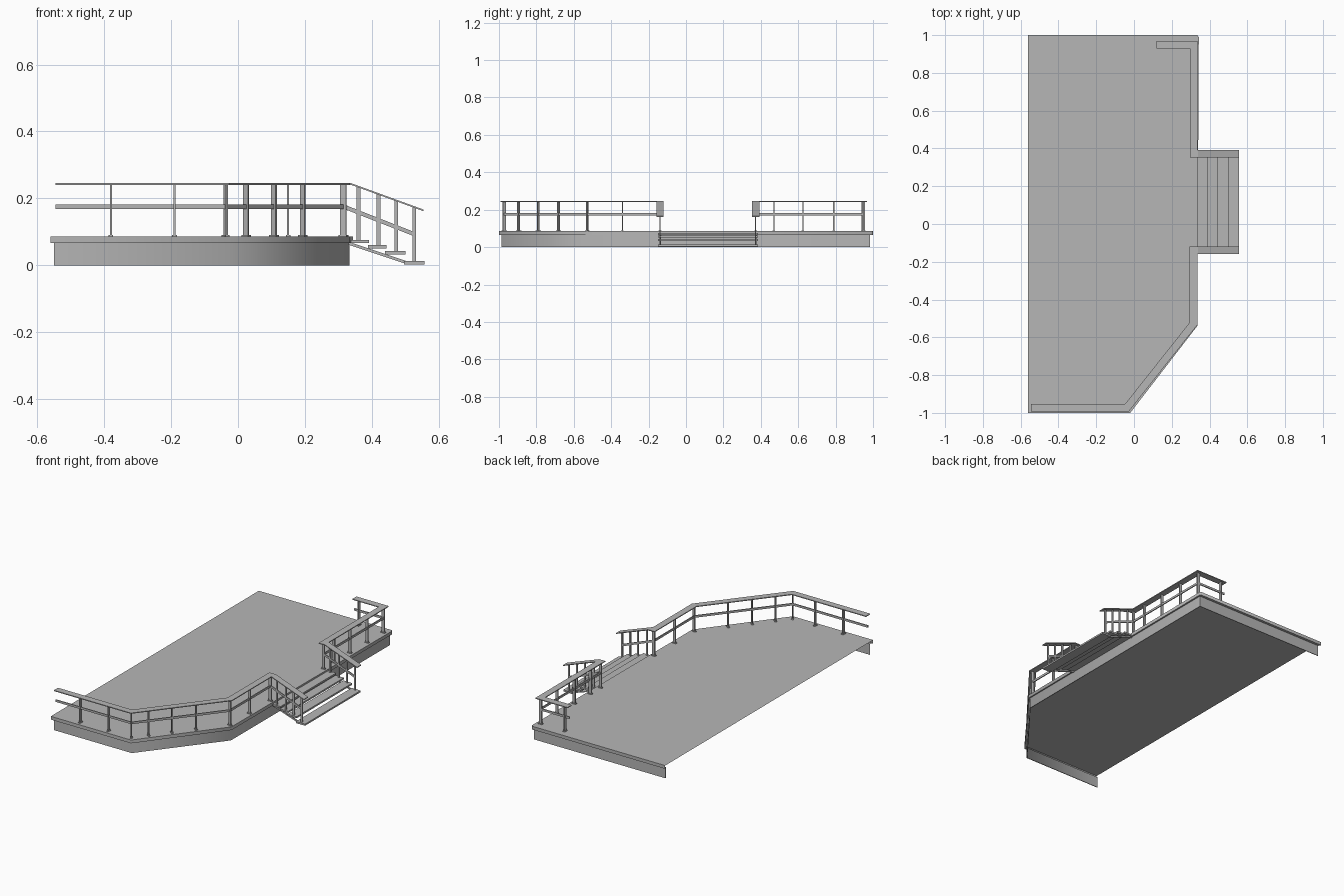
import bpy, bmesh
from math import atan2, pi, radians
from mathutils import Vector, Matrix

if "Cube" in bpy.data.objects:
    bpy.data.objects.remove(bpy.data.objects["Cube"])

GREY = bpy.data.materials.new("grey")
GREY.diffuse_color = (0.47, 0.47, 0.47, 1)
GREY.use_nodes = True
GREY.node_tree.nodes["Principled BSDF"].inputs["Base Color"].default_value = GREY.diffuse_color


def finish(name, bm, fix_normals=True, smooth=False):
    if fix_normals:
        bmesh.ops.recalc_face_normals(bm, faces=bm.faces)
    me = bpy.data.meshes.new(name)
    bm.to_mesh(me)
    bm.free()
    me.materials.append(GREY)
    ob = bpy.data.objects.new(name, me)
    bpy.context.collection.objects.link(ob)
    if smooth:
        bpy.ops.object.select_all(action='DESELECT')
        ob.select_set(True)
        bpy.context.view_layer.objects.active = ob
        bpy.ops.object.shade_smooth_by_angle(angle=radians(60))
    return ob


def add_box(bm, centre, size, angle=0):
    m = Matrix.Translation(centre) @ Matrix.Rotation(angle, 4, 'Z') @ Matrix.Diagonal((*size, 1))
    bmesh.ops.create_cube(bm, size=1, matrix=m)


def sweep(name, path, width, height, smooth=False):
    """Flat bar along a path, mitred in plan; path runs through the bar centre."""
    pts = [Vector(p) for p in path]
    bm = bmesh.new()
    rings = []
    for i, p in enumerate(pts):
        dirs = []
        if i > 0:
            dirs.append((p - pts[i - 1]).xy.normalized())
        if i < len(pts) - 1:
            dirs.append((pts[i + 1] - p).xy.normalized())
        normals = [Vector((-d.y, d.x)) for d in dirs]
        n = sum(normals, Vector((0, 0))).normalized()
        n = n / n.dot(normals[0]) * width / 2
        rings.append([bm.verts.new((p.x + s * n.x, p.y + s * n.y, p.z + t * height / 2))
                      for s, t in ((-1, -1), (1, -1), (1, 1), (-1, 1))])
    for a, b in zip(rings, rings[1:]):
        for k in range(4):
            bm.faces.new((a[k], a[(k + 1) % 4], b[(k + 1) % 4], b[k]))
    bm.faces.new(rings[0])
    bm.faces.new(rings[-1])
    return finish(name, bm, smooth=smooth)


DECK = 0.086
LIP = 0.066
TOP = 0.243
MID = 0.175

# deck: top sheet, edge band and lip underneath, open at the back and below
outline = [(-0.56, -1), (-0.02, -1), (0.335, -0.54), (0.343, 0.99), (0.335, 1), (-0.56, 1)]
skirt = [(-0.55, -0.984), (-0.026, -0.984), (0.326, -0.536), (0.331, 0.982), (-0.55, 0.982)]
inner = skirt[:4] + skirt[3:]
bm = bmesh.new()
top = [bm.verts.new((x, y, DECK)) for x, y in outline]
low = [bm.verts.new((x, y, LIP)) for x, y in outline]
lip = [bm.verts.new((x + 0.001 * (i == 4) * -1, y, LIP)) for i, (x, y) in enumerate(inner)]
bm.faces.new(top)
for i in range(len(outline) - 1):
    bm.faces.new((low[i], low[i + 1], top[i + 1], top[i]))
    bm.faces.new((lip[i], lip[i + 1], low[i + 1], low[i]))
finish("deck_slab", bm, fix_normals=False, smooth=True)

# skirt, open along the back edge
sweep("deck_skirt", [(x, y, LIP / 2) for x, y in skirt], 0.004, LIP, smooth=True)

# rails: the two runs end by sloping down beside the stairs
runs = {
    "front": [(-0.545, -0.972), (-0.037, -0.972), (0.315, -0.528), (0.315, -0.139)],
    "rear": [(0.12, 0.948), (0.317, 0.948), (0.317, 0.372)],
}
for side, plan in runs.items():
    y = plan[-1][1]
    sweep(side + "_top_rail", [(px, py, TOP) for px, py in plan]
          + [(0.338, y, TOP), (0.555, y, 0.164)], 0.04, 0.005)
    sweep(side + "_middle_rail", [(px, py, MID) for px, py in plan]
          + [(0.33, y, 0.17), (0.53, y, 0.092)], 0.006, 0.013)

# deck posts with base plates: x, y, direction of the rail
diag = atan2(0.444, 0.352)
posts = [(-0.38, -0.972, 0), (-0.19, -0.972, 0), (-0.037, -0.972, diag / 2)]
posts += [(-0.037 + 0.352 * t, -0.972 + 0.444 * t, diag) for t in (0.175, 0.41, 0.655)]
posts += [(0.315, -0.528, (diag + pi / 2) / 2)]
posts += [(0.315, y, pi / 2) for y in (-0.34, -0.139, 0.372, 0.47, 0.625, 0.79, 0.948)]
posts += [(0.15, 0.948, 0)]
bm = bmesh.new()
for x, y, a in posts:
    add_box(bm, (x, y, (DECK + TOP) / 2), (0.006, 0.018, TOP - DECK), a)
    add_box(bm, (x, y, DECK + 0.002), (0.014, 0.026, 0.004), a)
finish("deck_posts", bm)

# stair treads
treads = [(0.336, 0.392, 0.071), (0.388, 0.444, 0.056), (0.44, 0.5, 0.038), (0.496, 0.557, 0.008)]
bm = bmesh.new()
for x0, x1, z in treads:
    add_box(bm, ((x0 + x1) / 2, 0.1165, z), (x1 - x0, 0.535, 0.01))
finish("stair_treads", bm)

# stringers and stair posts on both sides
for side, y in (("front", -0.139), ("rear", 0.372)):
    sweep(side + "_stringer", [(0.33, y, 0.066), (0.51, y, 0.006)], 0.008, 0.009)
    bm = bmesh.new()
    for x, (_, _, z) in zip((0.36, 0.42, 0.473, 0.527), treads):
        head = TOP - (x - 0.338) * 0.364
        add_box(bm, (x, y, (z + head) / 2), (0.011, 0.006, head - z))
    finish(side + "_stair_posts", bm)
